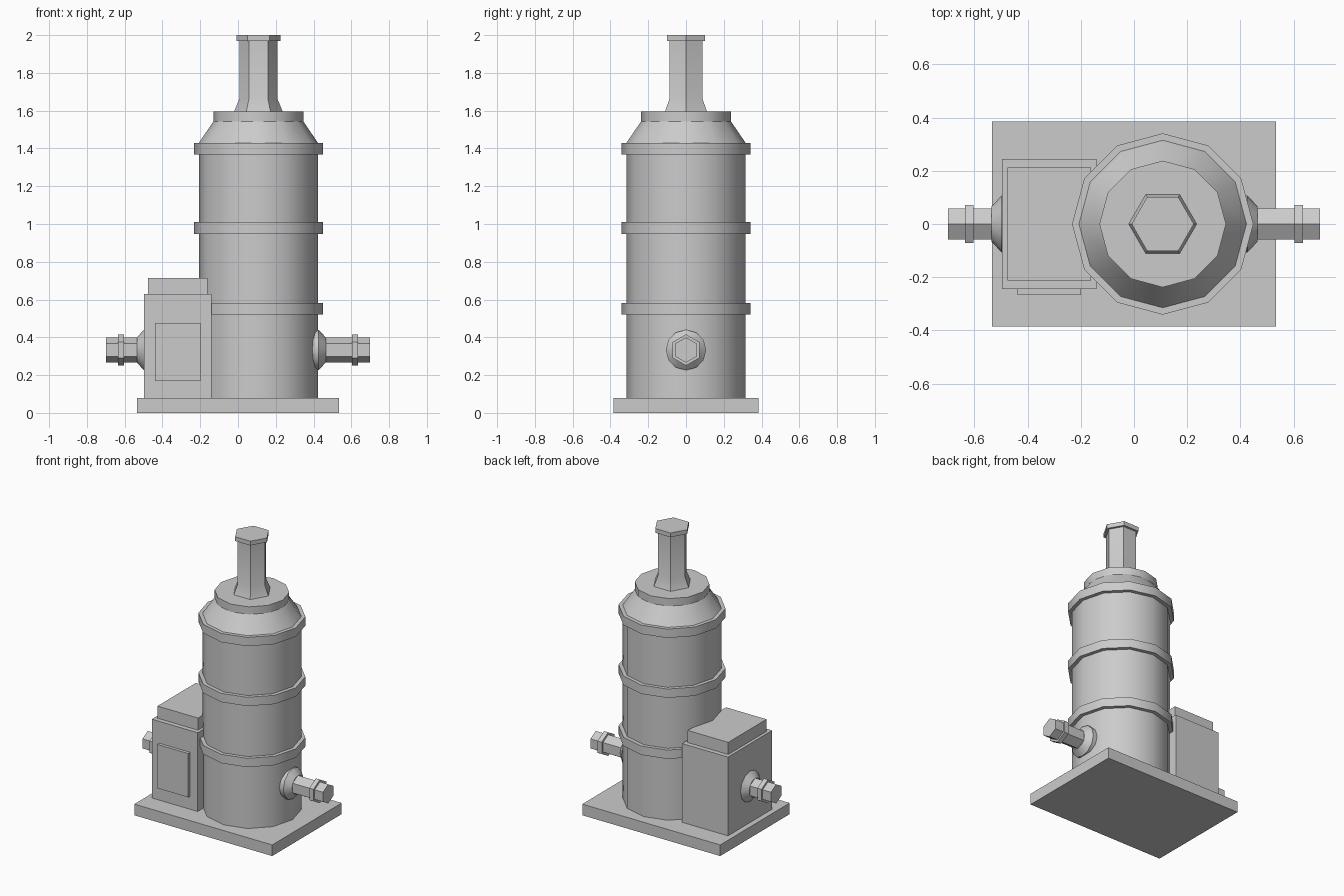
import bpy
import bmesh
from math import cos, sin, pi, radians
from mathutils import Vector

cube = bpy.data.objects.get("Cube")
if cube:
    bpy.data.objects.remove(cube, do_unlink=True)

grey = bpy.data.materials.new("plain_grey")
grey.use_nodes = True
GREY = (0.6, 0.6, 0.6, 1.0)
grey.diffuse_color = GREY
grey.node_tree.nodes["Principled BSDF"].inputs["Base Color"].default_value = GREY


def finish(name, bm):
    """Turn a bmesh into a linked object, smoothing only the gentle edges."""
    bmesh.ops.recalc_face_normals(bm, faces=bm.faces[:])
    mesh = bpy.data.meshes.new(name)
    bm.to_mesh(mesh)
    bm.free()
    mesh.materials.append(grey)
    obj = bpy.data.objects.new(name, mesh)
    bpy.context.collection.objects.link(obj)
    bpy.ops.object.select_all(action="DESELECT")
    obj.select_set(True)
    bpy.context.view_layer.objects.active = obj
    bpy.ops.object.shade_smooth_by_angle(angle=radians(31))
    return obj


def box(name, x, y, z):
    """Box from (low, high) ranges on each axis."""
    bm = bmesh.new()
    bmesh.ops.create_cube(bm, size=1)
    for v in bm.verts:
        v.co = Vector(r[0] if c < 0 else r[1] for c, r in zip(v.co, (x, y, z)))
    return finish(name, bm)


def turned(name, profile, sides, place):
    """Capped turned solid; profile is (radius, height), place maps it to space."""
    bm = bmesh.new()
    rings = []
    for r, h in profile:
        angles = (2 * pi * i / sides for i in range(sides))
        rings.append([bm.verts.new(place(r * cos(a), r * sin(a), h)) for a in angles])
    for low, high in zip(rings, rings[1:]):
        for i in range(sides):
            j = (i + 1) % sides
            bm.faces.new((low[i], low[j], high[j], high[i]))
    bm.faces.new(rings[0])
    bm.faces.new(rings[-1])
    return finish(name, bm)


TANK_X = 0.108
PIPE_Z = 0.333
BASE_TOP = 0.078


def upright(u, v, h):
    return (TANK_X + u, v, h)


# Base slab
box("base_plate", (-0.535, 0.535), (-0.385, 0.385), (0, BASE_TOP))

# Tank with three bands, sloped shoulder and lid
R, BAND_R, LID_R = 0.315, 0.341, 0.238
profile = [(R, BASE_TOP)]
for z in (0.52, 0.948, 1.368):
    profile += [(R, z), (BAND_R, z), (BAND_R, z + 0.062), (R, z + 0.062)]
profile += [(LID_R, 1.543), (LID_R, 1.596)]
turned("tank", profile, 12, upright)

# Hexagonal chimney with flared foot and cap
turned("chimney", [(0.128, 1.596), (0.1, 1.665), (0.1, 1.97),
                   (0.117, 1.97), (0.117, 2.0)], 6, upright)

# Control cabinet with raised top and door
CAB_X = -0.319


def span(half):
    return (CAB_X - half, CAB_X + half)


box("cabinet", span(0.178), (-0.245, 0.245), (BASE_TOP, 0.63))
box("cabinet_top", span(0.157), (-0.212, 0.212), (0.63, 0.715))
box("cabinet_door", span(0.12), (-0.267, -0.245), (0.17, 0.477))

# Side pipes with end flange and wall collar
for side, sign, inner in (("left", 1, 0.38), ("right", -1, 0.48)):
    wall = 0.427 if sign > 0 else 0.498

    def sideways(u, v, h, sign=sign):
        return (sign * h, v, PIPE_Z + u)

    turned(side + "_pipe", [(0.067, wall), (0.067, 0.603), (0.083, 0.603),
                            (0.083, 0.635), (0.067, 0.635), (0.067, 0.7)], 6, sideways)
    turned(side + "_collar", [(0.107, inner), (0.107, wall),
                              (0.066, wall + 0.038)], 12, sideways)
